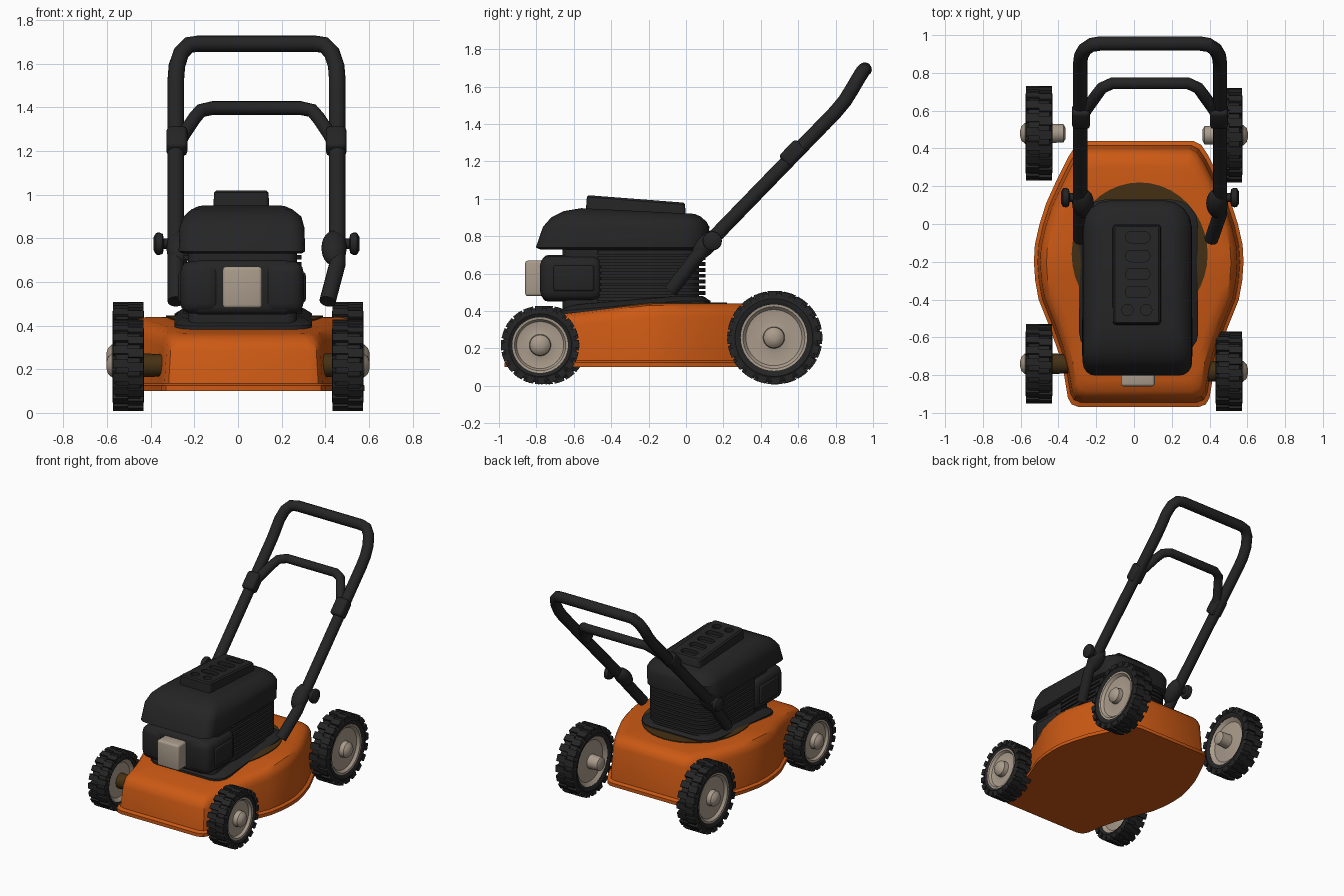
import bpy, bmesh
from math import sin, cos, pi, radians
from mathutils import Matrix, Vector

cube = bpy.data.objects.get("Cube")
if cube:
    bpy.data.objects.remove(cube, do_unlink=True)


def material(name, rgb):
    m = bpy.data.materials.new(name)
    m.use_nodes = True
    m.diffuse_color = (*rgb, 1)
    node = next(n for n in m.node_tree.nodes if n.type == 'BSDF_PRINCIPLED')
    node.inputs["Base Color"].default_value = (*rgb, 1)
    node.inputs["Roughness"].default_value = 0.6
    return m


ORANGE = material("deck orange", (0.6, 0.1, 0.007))
BLACK = material("soft black", (0.018, 0.018, 0.019))
BEIGE = material("warm beige", (0.40, 0.33, 0.26))
BROWN = material("dark brown", (0.06, 0.03, 0.007))
parts = []


def finish(name, bm, mat):
    bmesh.ops.recalc_face_normals(bm, faces=bm.faces)
    me = bpy.data.meshes.new(name)
    bm.to_mesh(me)
    bm.free()
    me.materials.append(mat)
    ob = bpy.data.objects.new(name, me)
    bpy.context.collection.objects.link(ob)
    parts.append(ob)
    return ob


def loft(name, rings, mat, closed=False):
    """Skin a list of point rings, capping the ends unless closed."""
    bm = bmesh.new()
    vs = [[bm.verts.new(p) for p in ring] for ring in rings]
    pairs = list(zip(vs, vs[1:])) + ([(vs[-1], vs[0])] if closed else [])
    n = len(vs[0])
    for a, b in pairs:
        for i in range(n):
            j = (i + 1) % n
            bm.faces.new((a[i], a[j], b[j], b[i]))
    if not closed:
        bm.faces.new(vs[0])
        bm.faces.new(vs[-1])
    return finish(name, bm, mat)


def lathe_x(name, centre, side, profile, mat, closed=False, n=40):
    """Turn (offset, radius) pairs round an axis along x."""
    cx, cy, cz = centre
    rings = [[(cx + side * u, cy + r * cos(2 * pi * i / n), cz + r * sin(2 * pi * i / n))
              for i in range(n)] for u, r in profile]
    return loft(name, rings, mat, closed)


def rounded(x0, x1, y0, y1, front, rear, z):
    """Rounded rectangle ring; z is a function of y."""
    ring = []
    for cx, cy, r, start in ((x1 - rear, y1 - rear, rear, 0), (x0 + rear, y1 - rear, rear, 90),
                             (x0 + front, y0 + front, front, 180), (x1 - front, y0 + front, front, 270)):
        for k in range(5):
            a = radians(start + 22.5 * k)
            y = cy + r * sin(a)
            ring.append((cx + r * cos(a), y, z(y)))
    return ring


def level(z, tilt=0):
    return lambda y: z + tilt * y


def box(name, centre, size, mat, bevel=0.02, tilt=0):
    bm = bmesh.new()
    m = Matrix.Translation(centre) @ Matrix.Rotation(tilt, 4, 'X') @ Matrix.Diagonal((*size, 1))
    bmesh.ops.create_cube(bm, size=1, matrix=m)
    bmesh.ops.bevel(bm, geom=bm.edges[:], offset=bevel, segments=3, profile=0.5, affect='EDGES')
    return finish(name, bm, mat)


def tube(name, points, radius, mat):
    cu = bpy.data.curves.new(name, 'CURVE')
    cu.dimensions = '3D'
    cu.bevel_depth, cu.bevel_resolution, cu.use_fill_caps = radius, 4, True
    sp = cu.splines.new('POLY')
    sp.points.add(len(points) - 1)
    for p, co in zip(sp.points, points):
        p.co = (*co, 1)
    tmp = bpy.data.objects.new(name + " path", cu)
    bpy.context.collection.objects.link(tmp)
    bpy.context.view_layer.update()
    me = bpy.data.meshes.new_from_object(tmp)
    bpy.data.objects.remove(tmp, do_unlink=True)
    me.name = name
    me.materials.clear()
    me.materials.append(mat)
    ob = bpy.data.objects.new(name, me)
    bpy.context.collection.objects.link(ob)
    parts.append(ob)


# Deck: bulging plan outline lofted upward, its top dropping to the front
def deck_top(y):
    return 0.44 + 0.12 * min(0, y + 0.2)


half = [(.29, .44), (.33, .42), (.37, .36), (.44, .22), (.49, .11), (.525, 0), (.55, -.11), (.555, -.2),
        (.548, -.3), (.53, -.4), (.47, -.55), (.425, -.68), (.395, -.8), (.375, -.92), (.355, -.955), (.315, -.97)]
plan = half + [(-x, y) for x, y in reversed(half)]
MIDX, MIDY = 0.025, -0.265


def deck_ring(scale, z):
    ring = []
    for x, y in plan:
        yy = MIDY + (y - MIDY) * scale
        ring.append((MIDX + x * scale, yy, z(yy)))
    return ring


rings = [deck_ring(1, level(0.1)), deck_ring(1, level(0.125)), deck_ring(0.965, level(0.135))]
for scale, drop in ((.94, .07), (.92, .035), (.88, .01), (.8, 0), (.6, 0), (.4, 0), (.2, 0)):
    rings.append(deck_ring(scale, lambda y, d=drop: deck_top(y) - d))
loft("deck", rings, ORANGE)

# Brown skirt and black base plate that follow the deck top
skirt = []
for s, dz in ((1, -.02), (1, .006), (.6, .006), (.2, .006)):
    ring = []
    for i in range(40):
        a = 2 * pi * i / 40
        y = -0.16 + 0.38 * s * sin(a)
        ring.append((0.03 + 0.36 * s * cos(a), y, deck_top(y) + dz))
    skirt.append(ring)
loft("engine_skirt", skirt, BROWN)
loft("engine_base", [rounded(-.29 + i, .34 - i, -.68 + i, .13 - i, .1, .14, lambda y, d=d: deck_top(y) + d)
                     for i, d in ((0, -.02), (0, .015), (.04, .04))], BLACK)

# Engine block with cooling fins
loft("engine_block", [rounded(-.23, .27, -.66, .07, .05, .1, level(z)) for z in (.4, .75)], BLACK)
for k in range(9):
    z = 0.465 + 0.031 * k
    loft("cooling_fin", [rounded(-.25, .29, -.48, .105, .04, .13, level(h)) for h in (z - .01, z + .01)], BLACK)

# Front housing, side pods and exhaust box
box("front_housing", (.02, -.56, .575), (.46, .42, .25), BLACK, .035)
for side in (-1, 1):
    box("side_pod", (.018 + side * .19, -.615, .575), (.185, .33, .24), BLACK, .05)
    box("pod_panel", (.018 + side * .275, -.6, .575), (.035, .22, .14), BLACK, .015)
box("exhaust_box", (.02, -.805, .575), (.18, .11, .19), BEIGE, .015)

# Engine cover and raised vent panel
loft("engine_cover", [rounded(-.25, .29, -.78, .09, .06, .13, level(.73)),
                      rounded(-.272, .308, -.803, .115, .07, .14, level(.74)),
                      rounded(-.268, .304, -.765, .125, .07, .14, level(.85)),
                      rounded(-.25, .29, -.72, .11, .07, .13, level(.88, -.03)),
                      rounded(-.215, .25, -.655, .08, .06, .11, level(.908, -.04)),
                      rounded(-.18, .215, -.56, .045, .05, .09, level(.922, -.05))], BLACK)
panel_z = level(.979, -.077)
panel = loft("vent_panel", [rounded(-.115, .145, -.54, 0, .02, .02, level(.88)),
                            rounded(-.11, .14, -.53, -.005, .02, .02, lambda y: panel_z(y) - .01),
                            rounded(-.1, .13, -.522, -.013, .015, .015, panel_z)], BLACK)
slots = [(.02, y, .065) for y in (-.07, -.17, -.265, -.36)] + [(x, -.455, .03) for x in (-.035, .065)]
for x, y, hw in slots:
    cutter = loft("slot_cutter", [rounded(x - hw, x + hw, y - .03, y + .03, .029, .029, z)
                                  for z in (lambda v: panel_z(v) - .025, level(1.1))], BLACK)
    cutter.hide_render = True
    mod = panel.modifiers.new("slot", 'BOOLEAN')
    mod.operation, mod.object, mod.solver = 'DIFFERENCE', cutter, 'EXACT'
    bpy.context.view_layer.objects.active = panel
    bpy.ops.object.modifier_apply(modifier=mod.name)
    parts.remove(cutter)
    bpy.data.objects.remove(cutter, do_unlink=True)


# Wheels: lugged tyre around a dished hub with a centre cap and axle stub
def wheel(label, side, y, r):
    c = (side * .503, y, r + .008)
    t, h = r - .012, .71 * r
    lathe_x(label + "_tyre", c, side, [(-.062, h), (-.07, h + .015), (-.072, t - .03), (-.055, t), (.055, t),
                                       (.072, t - .03), (.07, h + .015), (.062, h)], BLACK, True)
    lathe_x(label + "_hub", c, side, [(-.14, .03), (-.13, .048), (-.05, .052), (-.04, .6 * r), (-.06, h), (.062, h),
                                      (.06, h - .012), (.042, .6 * r), (.035, .09), (.042, .058), (.075, .055),
                                      (.093, .038), (.1, .015)], BEIGE)
    bm = bmesh.new()
    count = 20
    for i in range(count):
        for half_side in (-1, 1):
            turn = Matrix.Rotation(2 * pi * (i + .12 * half_side) / count, 4, 'X')
            m = Matrix.Translation(c) @ turn @ Matrix.Translation((half_side * .035, 0, t - .006))
            bmesh.ops.create_cube(bm, size=1, matrix=m @ Matrix.Diagonal((.07, r * .19, .034, 1)))
    finish(label + "_lugs", bm, BLACK)


wheel("front_right_wheel", -1, -.74, .21)
wheel("front_left_wheel", 1, -.78, .21)
wheel("rear_right_wheel", -1, .48, .25)
wheel("rear_left_wheel", 1, .47, .25)
for side, y in ((-1, -.74), (1, -.78)):
    lathe_x("front_axle", (side * .4, y, .218), side, [(-.09, .05), (.06, .055)], BROWN, n=16)

# Push handle, off-centre, with a bent top and lower grips
HX, HW = .085, .37
leg = [(HW, .05, .68), (HW, .15, .795), (HW, .8, 1.465), (HW, .85, 1.525), (HW - .005, .89, 1.59),
       (HW - .025, .925, 1.65), (HW - .06, .948, 1.686), (HW - .11, .956, 1.692)]
handle = [(-.285, -.08, .51)] + [(HX - x, y, z) for x, y, z in leg]
handle += [(HX + x, y, z) for x, y, z in reversed(leg)] + [(.41, -.08, .51)]
tube("push_handle", handle, .038, BLACK)

# Brake bail lying in the plane of the handle
bail = [(.36, .57, 1.23), (.335, .61, 1.275), (.285, .68, 1.35), (.255, .72, 1.385), (.2, .745, 1.397)]
tube("brake_bail", [(HX - x, y, z) for x, y, z in bail] + [(HX + x, y, z) for x, y, z in reversed(bail)], .032, BLACK)

# Clips, pivot brackets and clamp knobs on both handle legs
for side in (-1, 1):
    box("bail_clip", (HX + side * (HW - .005), .57, 1.245), (.095, .13, .085), BLACK, .02, radians(46))
    bm = bmesh.new()
    m = Matrix.Translation((HX + side * (HW - .015), .11, .755)) @ Matrix.Rotation(radians(47), 4, 'X')
    bmesh.ops.create_uvsphere(bm, u_segments=20, v_segments=12, radius=1,
                              matrix=m @ Matrix.Diagonal((.058, .1, .052, 1)))
    finish("pivot_bracket", bm, BLACK)
    lathe_x("clamp_knob", (HX + side * .445, .14, .775), side,
            [(-.06, .022), (-.02, .024), (-.015, .045), (0, .052), (.015, .05), (.027, .03)], BLACK, n=20)

# Smooth shading with crisp edges
bpy.ops.object.select_all(action='DESELECT')
for ob in parts:
    ob.select_set(True)
bpy.context.view_layer.objects.active = parts[0]
bpy.ops.object.shade_smooth_by_angle(angle=radians(35))
